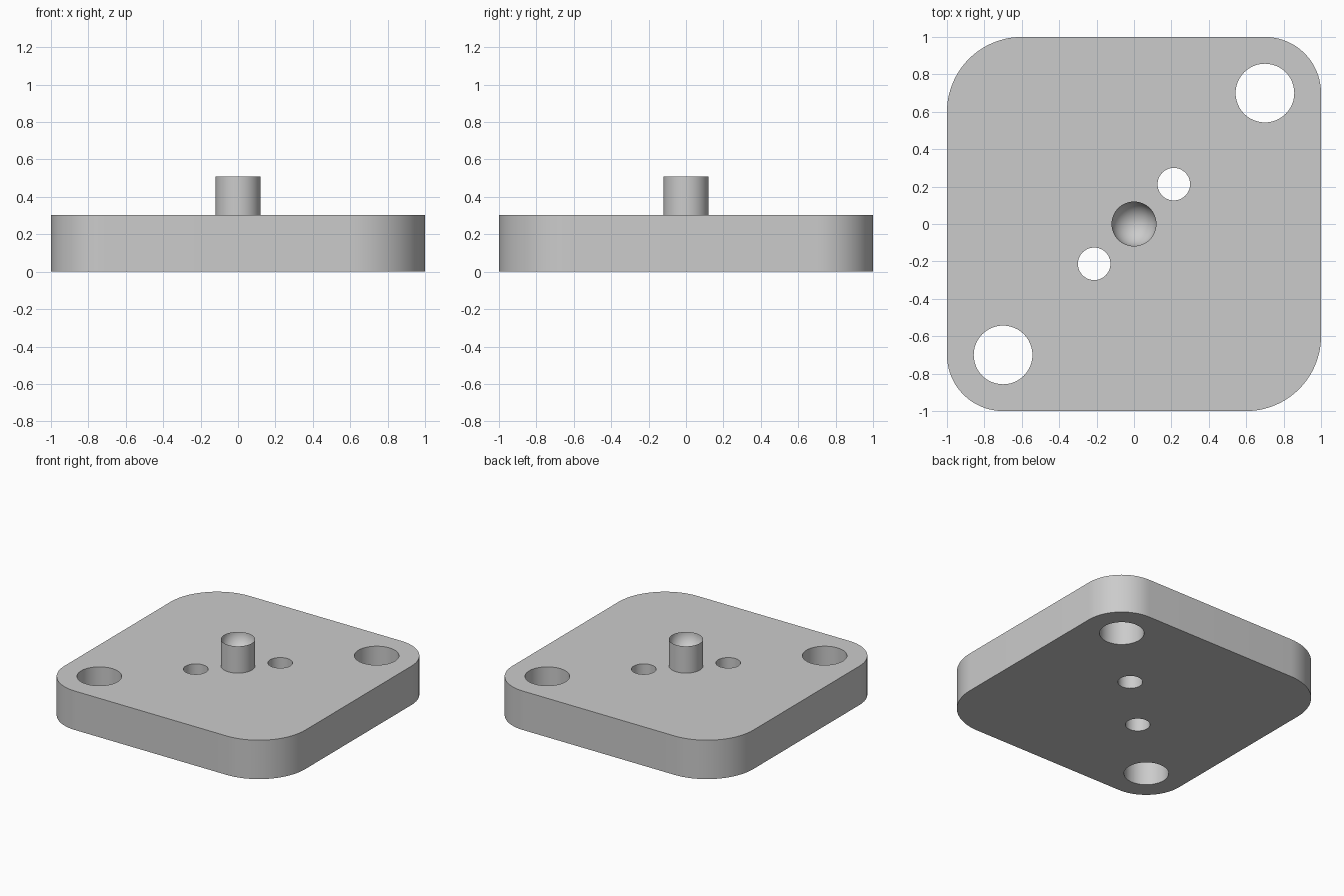
import bpy, bmesh
from math import sin, cos, pi, radians
from mathutils import Vector

PLATE_HEIGHT = 0.302
POST_TOP = 0.51
POST_RADIUS = 0.12

cube = bpy.data.objects.get("Cube")
if cube:
    bpy.data.objects.remove(cube, do_unlink=True)

grey = bpy.data.materials.new("plain_grey")
grey.use_nodes = True
colour = (0.6, 0.6, 0.6, 1)
grey.diffuse_color = colour
grey.node_tree.nodes["Principled BSDF"].inputs["Base Color"].default_value = colour


def add_object(name, bm):
    bmesh.ops.recalc_face_normals(bm, faces=bm.faces)
    mesh = bpy.data.meshes.new(name)
    bm.to_mesh(mesh)
    bm.free()
    mesh.materials.append(grey)
    obj = bpy.data.objects.new(name, mesh)
    bpy.context.collection.objects.link(obj)
    return obj


def prism(name, outline, low, high):
    bm = bmesh.new()
    face = bm.faces.new([bm.verts.new((x, y, low)) for x, y in outline])
    top = bmesh.ops.extrude_face_region(bm, geom=[face])["geom"]
    verts = [v for v in top if isinstance(v, bmesh.types.BMVert)]
    bmesh.ops.translate(bm, verts=verts, vec=(0, 0, high - low))
    return add_object(name, bm)


def arc(cx, cy, radius, start, sweep, steps):
    angles = [start + sweep * i / steps for i in range(steps + 1)]
    return [(cx + radius * cos(a), cy + radius * sin(a)) for a in angles]


def shade(obj):
    bpy.ops.object.select_all(action="DESELECT")
    obj.select_set(True)
    bpy.context.view_layer.objects.active = obj
    bpy.ops.object.shade_smooth_by_angle(angle=radians(30))


# Plate outline: diagonal corners share a radius
outline = []
corners = [(1, 1, 0.3), (-1, 1, 0.4), (-1, -1, 0.3), (1, -1, 0.4)]
for i, (sx, sy, r) in enumerate(corners):
    outline += arc(sx * (1 - r), sy * (1 - r), r, i * pi / 2, pi / 2, 20)
plate = prism("base_plate", outline, 0, PLATE_HEIGHT)

# Through holes: mirrored pairs along the diagonal
cutters = []
for centre, radius in ((0.7, 0.157), (0.213, 0.087)):
    for side in (-1, 1):
        circle = arc(side * centre, side * centre, radius, 0, 2 * pi, 48)[:-1]
        cutter = prism("hole_cutter", circle, -0.1, PLATE_HEIGHT + 0.1)
        cutter.hide_render = True
        cutters.append(cutter)
        cut = plate.modifiers.new("hole", "BOOLEAN")
        cut.operation = "DIFFERENCE"
        cut.solver = "EXACT"
        cut.object = cutter
bpy.ops.object.select_all(action="DESELECT")
bpy.context.view_layer.objects.active = plate
plate.select_set(True)
for name in [m.name for m in plate.modifiers]:
    bpy.ops.object.modifier_apply(modifier=name)
for cutter in cutters:
    bpy.data.objects.remove(cutter, do_unlink=True)
shade(plate)

# Central post with a hemispherical cup in its top
profile = [(POST_RADIUS, PLATE_HEIGHT)]
profile += arc(0, POST_TOP, POST_RADIUS, 0, -pi / 2, 14)
bm = bmesh.new()
verts = [bm.verts.new((x, 0, z)) for x, z in profile]
edges = [bm.edges.new(pair) for pair in zip(verts, verts[1:])]
bmesh.ops.spin(bm, geom=verts + edges, cent=Vector(), axis=(0, 0, 1),
               angle=2 * pi, steps=48, use_merge=True)
bmesh.ops.remove_doubles(bm, verts=bm.verts, dist=0.0001)
post = add_object("centre_post", bm)

# Face the open shell's normals outward
wall = max(post.data.polygons, key=lambda p: p.area)
if wall.normal.dot(Vector((wall.center.x, wall.center.y, 0))) < 0:
    post.data.flip_normals()
# The rim is a knife edge between wall and cup
rim = bmesh.new()
rim.from_mesh(post.data)
rim_edges = [e for e in rim.edges if all(abs(v.co.z - POST_TOP) < 0.001 for v in e.verts)]
for e in rim_edges:
    e.smooth = False
rim.to_mesh(post.data)
rim.free()
shade(post)
